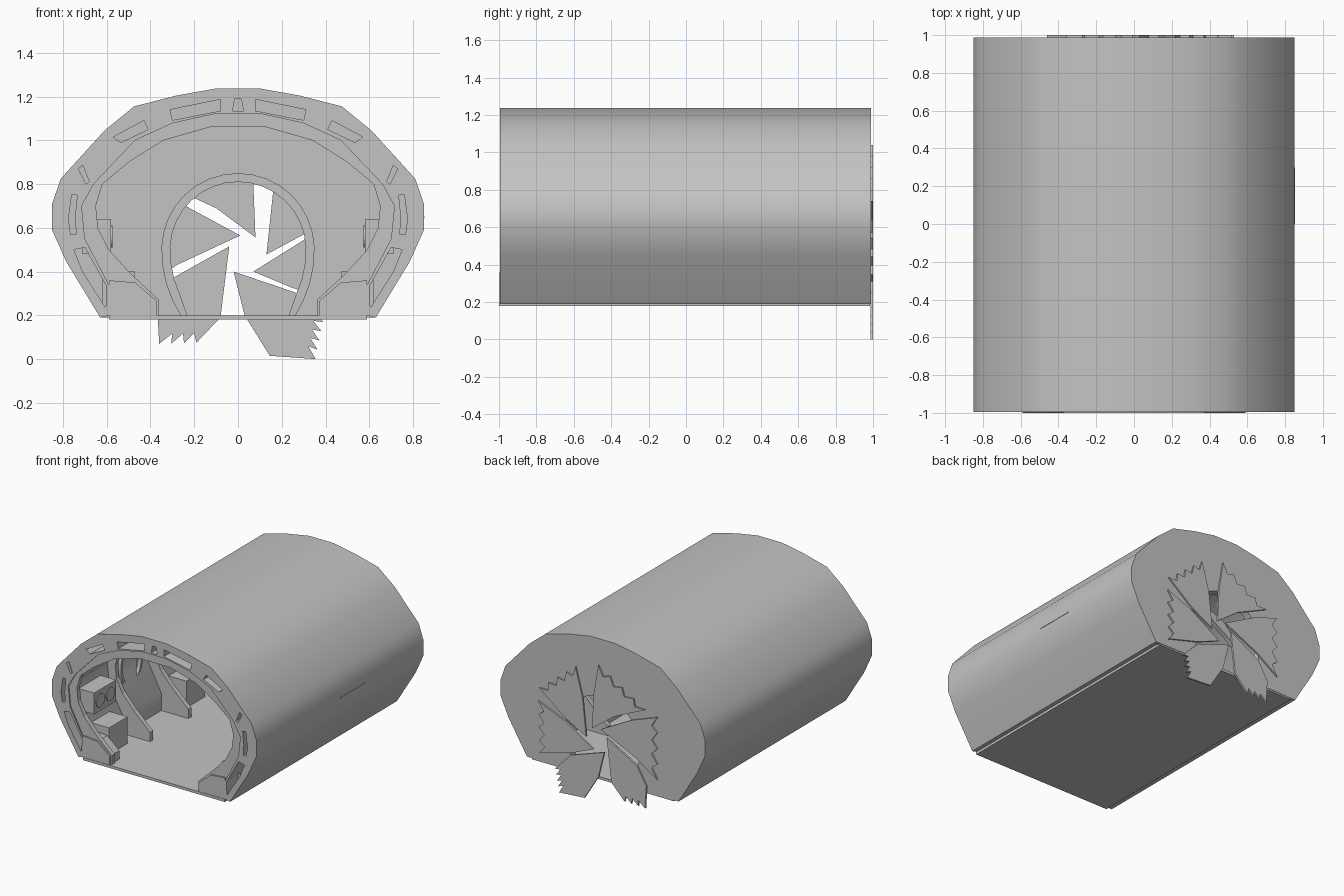
import bpy, bmesh, math

if "Cube" in bpy.data.objects:
    bpy.data.objects.remove(bpy.data.objects["Cube"], do_unlink=True)

grey = bpy.data.materials.new("warm_grey")
grey.use_nodes = True
grey.diffuse_color = (0.55, 0.55, 0.55, 1)
grey.node_tree.nodes["Principled BSDF"].inputs["Base Color"].default_value = (0.55, 0.55, 0.55, 1)

# Half profiles (x, z), from top centre down to the floor
OUTER = [(0.1, 1.237), (0.28, 1.205), (0.475, 1.155), (0.61, 1.045), (0.81, 0.825),
         (0.85, 0.71), (0.85, 0.59), (0.785, 0.445), (0.63, 0.19)]
MID = [(0.1, 1.122), (0.3, 1.078), (0.47, 1.0), (0.66, 0.8), (0.715, 0.7),
       (0.7, 0.55), (0.585, 0.33), (0.585, 0.2)]
INNER = [(0.13, 1.06), (0.34, 1.0), (0.5, 0.9), (0.62, 0.8), (0.65, 0.7),
         (0.64, 0.6), (0.59, 0.5), (0.49, 0.39), (0.36, 0.27), (0.36, 0.2)]


def full(half):
    return [(-x, z) for x, z in reversed(half)] + list(half)


def finish(obj, smooth=False):
    obj.data.materials.clear()
    obj.data.materials.append(grey)
    if smooth:
        bpy.ops.object.select_all(action='DESELECT')
        obj.select_set(True)
        bpy.context.view_layer.objects.active = obj
        bpy.ops.object.shade_smooth_by_angle(angle=math.radians(28))
    return obj


def prism(name, outline, y0, y1, smooth=False):
    """Extrude an (x, z) outline along y."""
    bm = bmesh.new()
    face = bm.faces.new([bm.verts.new((x, y0, z)) for x, z in outline])
    out = bmesh.ops.extrude_face_region(bm, geom=[face])
    for item in out["geom"]:
        if isinstance(item, bmesh.types.BMVert):
            item.co.y = y1
    bmesh.ops.recalc_face_normals(bm, faces=bm.faces)
    mesh = bpy.data.meshes.new(name)
    bm.to_mesh(mesh)
    bm.free()
    obj = bpy.data.objects.new(name, mesh)
    bpy.context.collection.objects.link(obj)
    return finish(obj, smooth)


def band(name, outside, inside, y0, y1, smooth=False):
    return prism(name, outside + inside[::-1], y0, y1, smooth)


def box(name, x, y, z):
    return prism(name, [(x[0], z[0]), (x[1], z[0]), (x[1], z[1]), (x[0], z[1])], *y)


def doorway(r):
    """Arch outline, rounder at the top and longer toward the floor."""
    pts = []
    for i in range(25):
        a = math.radians(222 - i * 264 / 24)
        low = math.sin(a) < 0
        pts.append((r * math.cos(a), 0.5 + (r * 1.28 if low else r) * math.sin(a)))
    pts[0], pts[-1] = (pts[0][0], 0.195), (pts[-1][0], 0.195)
    return pts


# Hull with window pockets in the front rim
hull = band("hull", full(OUTER), full(MID), -0.995, 0.985)
windows = [
    [(0.08, 1.135), (0.08, 1.187), (0.31, 1.14), (0.30, 1.092)],
    [(0.41, 1.05), (0.43, 1.09), (0.57, 1.015), (0.535, 0.99)],
    [(0.68, 0.81), (0.695, 0.80), (0.73, 0.87), (0.71, 0.885)],
    [(0.735, 0.75), (0.76, 0.75), (0.775, 0.64), (0.765, 0.57), (0.74, 0.57), (0.745, 0.65)],
    [(0.70, 0.51), (0.75, 0.50), (0.71, 0.4), (0.605, 0.235), (0.6, 0.33)],
]
pockets = [[(-0.025, 1.135), (0.025, 1.135), (0.015, 1.19), (-0.015, 1.19)]]
for w in windows:
    pockets += [w, [(-x, z) for x, z in w]]
for outline in pockets:
    cutter = prism("window_cutter", outline, -1.1, -0.8)
    cutter.hide_render = True
    bpy.context.view_layer.objects.active = hull
    mod = hull.modifiers.new("window", 'BOOLEAN')
    mod.object = cutter
    mod.solver = 'EXACT'
    bpy.ops.object.modifier_apply(modifier=mod.name)
    bpy.data.objects.remove(cutter, do_unlink=True)
finish(hull, True)

# Floor, rear wall and door frame
box("floor", (-0.59, 0.59), (-1.0, 0.985), (0.18, 0.2))
band("rear_wall", full(OUTER), doorway(0.31), 0.965, 0.988)
band("door_frame", doorway(0.35), doorway(0.31), 0.93, 0.97)

# Interior ribs
for i in range(5):
    y = -0.985 + 0.455 * i
    band("rib", full(MID), full(INNER), y, y + 0.035)

# Feet, consoles and porthole frames on both sides
for side, s in (("left", 1), ("right", -1)):
    foot = [(0.37, 0.2), (0.37, 0.265), (0.47, 0.35), (0.59, 0.36), (0.59, 0.2)]
    prism(side + "_foot", [(s * x, z) for x, z in foot], -0.997, -0.88)
    for y in (-0.88, 0.04):
        box(side + "_upper_console", (s * 0.58, s * 0.71), (y, y + 0.26), (0.48, 0.64))
        box(side + "_lower_console", (s * 0.47, s * 0.62), (y + 0.02, y + 0.24), (0.2, 0.4))
        for k in (0.07, 0.19):
            bpy.ops.mesh.primitive_cylinder_add(vertices=20, radius=0.05, depth=0.008,
                                                location=(s * 0.578, y + k, 0.56),
                                                rotation=(0, math.pi / 2, 0))
            bpy.context.object.name = side + "_console_dial"
            finish(bpy.context.object)
    for y in (-0.3, 0.61):
        bpy.ops.mesh.primitive_torus_add(major_segments=24, minor_segments=6,
                                         major_radius=0.12, minor_radius=0.02,
                                         location=(s * 0.69, y, 0.62),
                                         rotation=(0, math.pi / 2, 0))
        bpy.context.object.name = side + "_porthole_frame"
        bpy.context.object.scale = (1.4, 1, 1)
        finish(bpy.context.object, True)

# Thin strip on the left flank
box("side_strip", (0.84, 0.853), (0.0, 0.3), (0.645, 0.652))


def blade(name, tip, start, end, teeth=4):
    """Torn shutter blade: two long edges and a zigzag outer edge."""
    outline = [tip] + start
    (ax, az), (bx, bz) = start[-1], end[0]
    for i in range(1, teeth * 2):
        t = i / (teeth * 2)
        pull = 0.9 if i % 2 else 1.0
        x, z = ax + (bx - ax) * t, az + (bz - az) * t
        outline.append((tip[0] + (x - tip[0]) * pull, tip[1] + (z - tip[1]) * pull))
    return prism(name, outline + end, 0.986, 1.0)


# Iris door blades
blade("iris_blade_left_low", (-0.04, 0.515), [(-0.08, 0.19), (-0.19, 0.075)],
      [(-0.36, 0.07), (-0.37, 0.24), (-0.29, 0.375)], 3)
blade("iris_blade_left", (0.01, 0.565), [(-0.28, 0.43), (-0.46, 0.31)],
      [(-0.46, 0.78), (-0.24, 0.7)])
blade("iris_blade_top_left", (0.08, 0.556), [(-0.1, 0.69), (-0.36, 0.81)],
      [(0.03, 1.04), (0.07, 0.8)])
blade("iris_blade_top_right", (0.13, 0.478), [(0.16, 0.76), (0.22, 0.98)],
      [(0.52, 0.74), (0.31, 0.575)])
blade("iris_blade_right", (0.07, 0.4), [(0.31, 0.55), (0.53, 0.64)],
      [(0.52, 0.25), (0.25, 0.325)])
blade("iris_blade_bottom", (-0.02, 0.4), [(0.03, 0.2), (0.145, 0.015), (0.355, 0.0)],
      [(0.39, 0.17), (0.26, 0.305)], 4)
